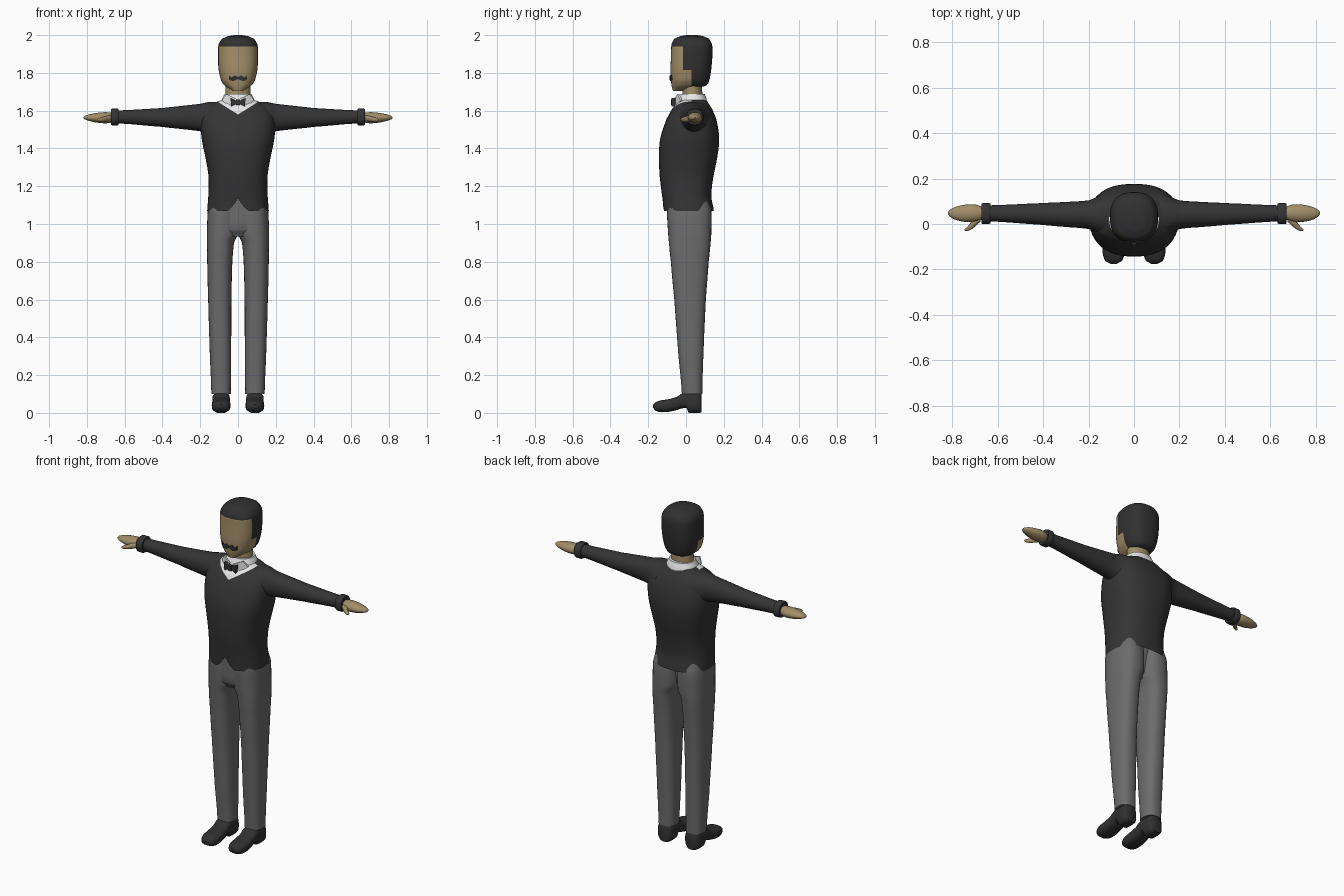
import bpy, bmesh, math
from mathutils import Vector

cube = bpy.data.objects.get("Cube")
if cube:
    bpy.data.objects.remove(cube, do_unlink=True)


def material(name, rgb):
    mat = bpy.data.materials.new(name)
    mat.use_nodes = True
    mat.diffuse_color = (*rgb, 1)
    mat.node_tree.nodes["Principled BSDF"].inputs["Base Color"].default_value = (*rgb, 1)
    return mat


CLOTH = material("charcoal cloth", (.035, .035, .035))
HAIR = material("dark hair", (.03, .03, .03))
LEATHER = material("dark leather", (.03, .03, .03))
GREY = material("grey trousers", (.15, .15, .15))
SKIN = material("skin", (.36, .27, .14))
WHITE = material("white shirt", (.85, .85, .85))


def finish(name, bm, mats, angle=50):
    """Turn a bmesh into a smooth-shaded object."""
    bmesh.ops.remove_doubles(bm, verts=bm.verts, dist=.0002)
    bmesh.ops.recalc_face_normals(bm, faces=bm.faces)
    mesh = bpy.data.meshes.new(name)
    bm.to_mesh(mesh)
    bm.free()
    for mat in mats:
        mesh.materials.append(mat)
    obj = bpy.data.objects.new(name, mesh)
    bpy.context.collection.objects.link(obj)
    bpy.ops.object.select_all(action='DESELECT')
    obj.select_set(True)
    bpy.context.view_layer.objects.active = obj
    bpy.ops.object.shade_smooth_by_angle(angle=math.radians(angle))


def spline(rows, steps):
    """Catmull-Rom refinement of a list of sections."""
    rows = [Vector(r) for r in rows]
    out = []
    for i in range(len(rows) - 1):
        a, b = rows[max(i - 1, 0)], rows[i]
        c, d = rows[i + 1], rows[min(i + 2, len(rows) - 1)]
        for k in range(steps):
            t = k / steps
            row = (b * 2 + (c - a) * t + (a * 2 - b * 5 + c * 4 - d) * t ** 2
                   + (b * 3 - a - c * 3 + d) * t ** 3) / 2
            row[0] = b[0] + (c[0] - b[0]) * t
            out.append(row)
    return out + [rows[-1]]


def loft(axis, rows, power=2.4, segs=32, steps=4, side=1, caps=(True, True)):
    """Rounded sections (position, min a, max a, min b, max b) along an axis."""
    bm = bmesh.new()
    rings = []
    for t, a0, a1, b0, b1 in spline(rows, steps):
        ring = []
        for k in range(segs):
            ang = math.tau * k / segs
            c, s = math.cos(ang), math.sin(ang)
            a = (a0 + a1) / 2 + (a1 - a0) / 2 * math.copysign(abs(c) ** (2 / power), c)
            b = (b0 + b1) / 2 + (b1 - b0) / 2 * math.copysign(abs(s) ** (2 / power), s)
            x, y, z = {'x': (t, a, b), 'y': (a, t, b), 'z': (a, b, t)}[axis]
            ring.append(bm.verts.new((x * side, y, z)))
        rings.append(ring)
    for low, high in zip(rings, rings[1:]):
        for k in range(segs):
            n = (k + 1) % segs
            bm.faces.new((low[k], low[n], high[n], high[k]))
    for ring, cap in zip((rings[0], rings[-1]), caps):
        if cap:
            bm.faces.new(ring)
    return bm


def cut(bm, point, normal):
    geom = bm.verts[:] + bm.edges[:] + bm.faces[:]
    bmesh.ops.bisect_plane(bm, geom=geom, plane_co=point, plane_no=normal, dist=.0001)


def plate(name, points, y, depth, mat, bend=0):
    """Thin plate in the front plane, bent back towards its sides."""
    bm = bmesh.new()
    face = bm.faces.new([bm.verts.new((x, y + bend * x * x, z)) for x, z in points])
    ext = bmesh.ops.extrude_face_region(bm, geom=[face])
    for v in ext["geom"]:
        if isinstance(v, bmesh.types.BMVert):
            v.co.y += depth
    finish(name, bm, [mat], 20)


def both(points):
    return points + [(-x, z) for x, z in reversed(points) if x > 0]


# Head: hair area cut out around the face
bm = loft('z', [(1.705, -.028, .028, -.07, -.02), (1.73, -.068, .068, -.076, .1),
                (1.76, -.09, .09, -.08, .123), (1.82, -.103, .103, -.082, .134),
                (1.9, -.106, .106, -.079, .14), (1.95, -.103, .103, -.077, .138),
                (1.98, -.085, .085, -.062, .122), (1.995, -.052, .052, -.03, .09),
                (2, -.02, .02, 0, .06)], 2.5, 40)
TEMPLE, SIDEBURN, FRINGE, EAR = -.015, .03, 1.94, 1.815
cut(bm, (0, 0, FRINGE), (0, 0, 1))
cut(bm, (0, 0, EAR), (0, 0, 1))
cut(bm, (0, TEMPLE, 0), (0, 1, 0))
cut(bm, (0, SIDEBURN, 0), (0, 1, 0))
for f in bm.faces:
    c = f.calc_center_median()
    f.material_index = int(c.z > FRINGE or c.y > SIDEBURN or (c.y > TEMPLE and c.z > EAR))
finish("head", bm, [SKIN, HAIR])

plate("moustache", both([(0, 1.778), (.018, 1.787), (.034, 1.776), (.048, 1.788),
                         (.046, 1.762), (.025, 1.756), (0, 1.768)]), -.087, .009, HAIR, 3)

# Neck
finish("neck", loft('z', [(1.6, -.066, .066, -.02, .088), (1.76, -.066, .066, -.016, .085)], 2),
       [SKIN])

# Jumper with a notched hem and a shirt showing in the V neck
bm = loft('z', [(1.07, -.163, .163, -.12, .147), (1.15, -.157, .157, -.127, .134),
                (1.25, -.156, .156, -.139, .145), (1.35, -.172, .172, -.143, .165),
                (1.45, -.192, .192, -.137, .176), (1.55, -.197, .197, -.106, .162),
                (1.61, -.172, .172, -.074, .138), (1.645, -.118, .118, -.045, .115),
                (1.665, -.07, .07, -.025, .1)], 2.5, 48, caps=(False, True))
for v in bm.verts:
    if v.co.y < 0 and abs(v.co.x) < .05:
        v.co.z = max(v.co.z, 1.135 - abs(v.co.x) * 1.4)
V_BASE, SLOPE = 1.58, .62
for s in (-1, 1):
    cut(bm, (0, 0, V_BASE), (-s * SLOPE, 0, 1))
cut(bm, (0, .03, 0), (0, 1, 0))
for f in bm.faces:
    c = f.calc_center_median()
    f.material_index = int(c.z > V_BASE + abs(c.x) * SLOPE and c.y < .03)
finish("jumper", bm, [CLOTH, WHITE])

# Shirt collar and bow tie
finish("collar", loft('z', [(1.625, -.094, .094, -.05, .118), (1.66, -.086, .086, -.042, .11),
                            (1.688, -.072, .072, -.03, .1)], 2.2), [WHITE])
for s, label in ((1, "left_"), (-1, "right_")):
    plate(label + "collar_wing", [(s * x, z) for x, z in [(.012, 1.665), (.062, 1.688),
          (.085, 1.655), (.05, 1.625)]], -.064, .009, WHITE, 5)
plate("bow_tie", both([(0, 1.655), (.012, 1.655), (.04, 1.668), (.036, 1.622),
                       (.012, 1.635), (0, 1.635)]), -.076, .02, CLOTH)
plate("bow_knot", both([(0, 1.658), (.011, 1.658), (.011, 1.63), (0, 1.63)]), -.08, .02, CLOTH)

# Pelvis joins the two trouser legs
finish("trouser_seat", loft('z', [(.935, -.06, .06, -.07, .06), (.97, -.11, .11, -.092, .08),
                                  (1.14, -.13, .13, -.095, .1)], 3), [GREY])

for side, label in ((1, "left_"), (-1, "right_")):
    def part(name, axis, rows, mat, **options):
        finish(label + name, loft(axis, rows, side=side, **options), [mat])

    # Sleeve, cuff, hand and thumb
    part("sleeve", 'x', [(.1, -.055, .145, 1.455, 1.645), (.15, -.045, .125, 1.472, 1.646),
                         (.2, -.022, .104, 1.491, 1.636), (.3, -.013, .097, 1.503, 1.625),
                         (.4, -.004, .092, 1.514, 1.614), (.64, .012, .082, 1.533, 1.601)],
         CLOTH, power=2.1)
    part("cuff", 'x', [(.632, .003, .089, 1.525, 1.608), (.638, 0, .092, 1.522, 1.611),
                       (.666, 0, .092, 1.522, 1.611), (.672, .003, .089, 1.525, 1.608)],
         CLOTH, steps=1)
    part("hand", 'x', [(.66, .02, .075, 1.538, 1.588), (.7, .01, .086, 1.533, 1.592),
                       (.75, .01, .084, 1.537, 1.588), (.79, .02, .074, 1.546, 1.58),
                       (.812, .033, .062, 1.554, 1.572), (.819, .044, .052, 1.56, 1.566)],
         SKIN, power=2, segs=20)
    part("thumb", 'x', [(.675, .01, .04, 1.545, 1.575), (.7, -.012, .03, 1.54, 1.572),
                        (.72, -.026, .004, 1.54, 1.566), (.737, -.032, -.015, 1.543, 1.56),
                        (.745, -.029, -.022, 1.549, 1.555)], SKIN, power=2, segs=14)

    # Trouser leg
    part("trouser_leg", 'z', [(.1, .038, .141, -.022, .086), (.3, .036, .149, -.04, .092),
                              (.6, .035, .158, -.062, .105), (.8, .03, .163, -.08, .12),
                              (.9, .021, .165, -.09, .13), (.95, 0, .165, -.095, .134),
                              (1.07, 0, .16, -.101, .134), (1.14, 0, .148, -.095, .115)],
         GREY, power=2.5)

    # Shoe with a raised arch in front of the heel
    part("shoe", 'y', [(.083, .058, .12, .004, .1), (.072, .045, .134, 0, .112),
                       (.014, .043, .136, 0, .112), (.004, .043, .136, .024, .111),
                       (-.02, .043, .136, .024, .104), (-.045, .043, .136, .016, .086),
                       (-.09, .04, .139, .006, .073), (-.135, .042, .137, .004, .066),
                       (-.163, .053, .126, .012, .056), (-.175, .075, .104, .027, .044)],
         LEATHER, power=2.8, steps=3)
